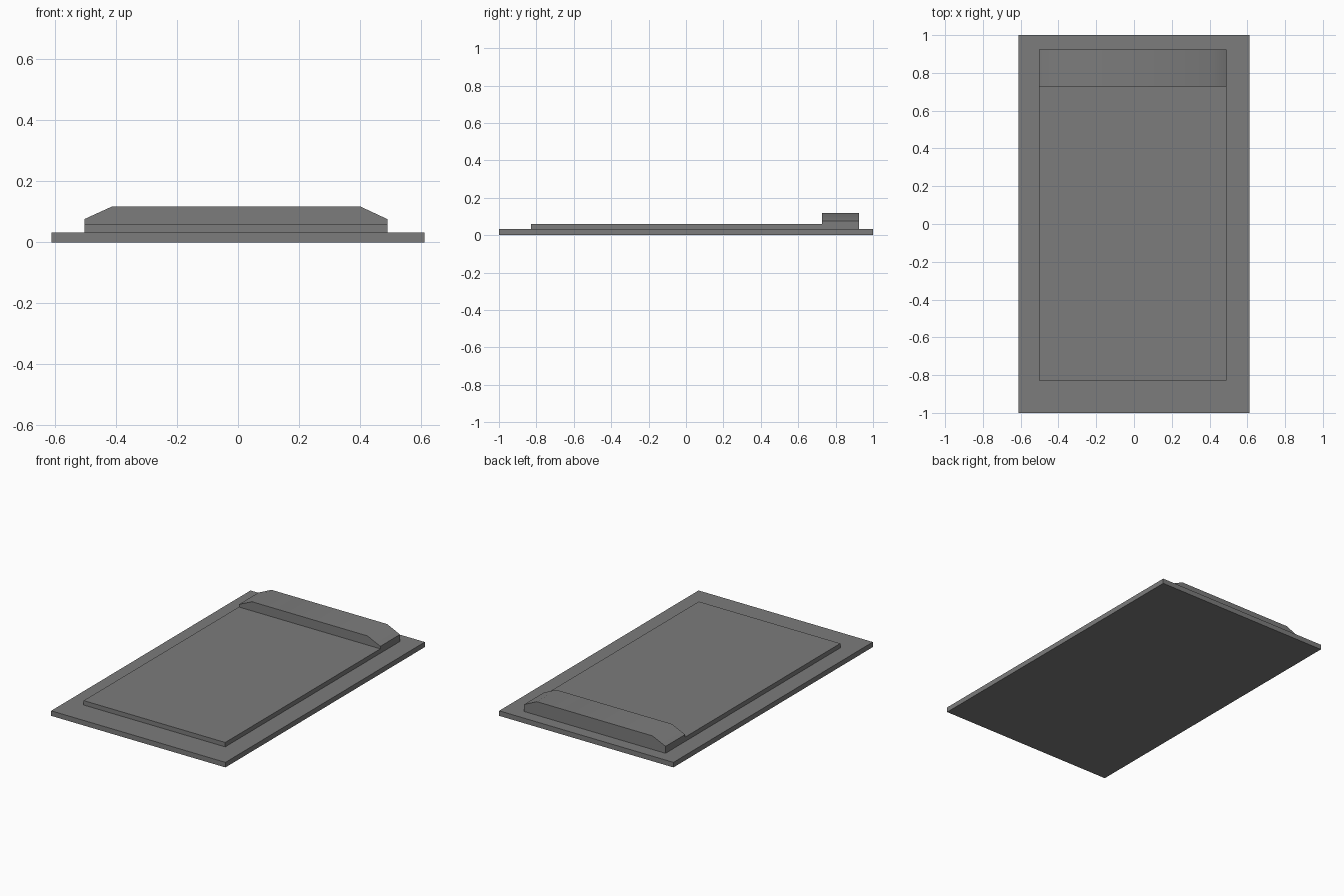
import bpy
import bmesh

cube = bpy.data.objects.get("Cube")
if cube:
    bpy.data.objects.remove(cube, do_unlink=True)

# Single stone colour
stone = bpy.data.materials.new("grey_stone")
stone.use_nodes = True
color = (0.2, 0.2, 0.2, 1.0)
stone.diffuse_color = color
stone.node_tree.nodes["Principled BSDF"].inputs["Base Color"].default_value = color


def extrude_profile(name, profile, y_front, y_back):
    """Extrude an x-z outline along y into a solid part."""
    mesh = bpy.data.meshes.new(name)
    bm = bmesh.new()
    face = bm.faces.new([bm.verts.new((x, y_front, z)) for x, z in profile])
    result = bmesh.ops.extrude_face_region(bm, geom=[face], use_keep_orig=True)
    moved = [v for v in result["geom"] if isinstance(v, bmesh.types.BMVert)]
    bmesh.ops.translate(bm, verts=moved, vec=(0, y_back - y_front, 0))
    bmesh.ops.recalc_face_normals(bm, faces=bm.faces)
    bm.to_mesh(mesh)
    bm.free()
    mesh.materials.append(stone)
    obj = bpy.data.objects.new(name, mesh)
    bpy.context.collection.objects.link(obj)
    return obj


def rectangle(left, right, bottom, top):
    return [(left, bottom), (right, bottom), (right, top), (left, top)]


LEFT, RIGHT = -0.504, 0.49
BASE_TOP, SLAB_TOP = 0.032, 0.06
BACK = 0.925

# Wide base, raised cover slab and the chamfered head block
extrude_profile("base_slab", rectangle(-0.612, 0.612, 0, BASE_TOP), -1, 1)
extrude_profile("cover_slab", rectangle(LEFT, RIGHT, BASE_TOP, SLAB_TOP), -0.828, BACK)
head_outline = [(LEFT, SLAB_TOP), (RIGHT, SLAB_TOP), (RIGHT, 0.076),
                (0.4, 0.118), (-0.412, 0.118), (LEFT, 0.076)]
head = extrude_profile("head_block", head_outline, 0.728, BACK)

# Soft shading across the shallow chamfers only
bpy.ops.object.select_all(action="DESELECT")
head.select_set(True)
bpy.context.view_layer.objects.active = head
bpy.ops.object.shade_smooth_by_angle(angle=0.52)
